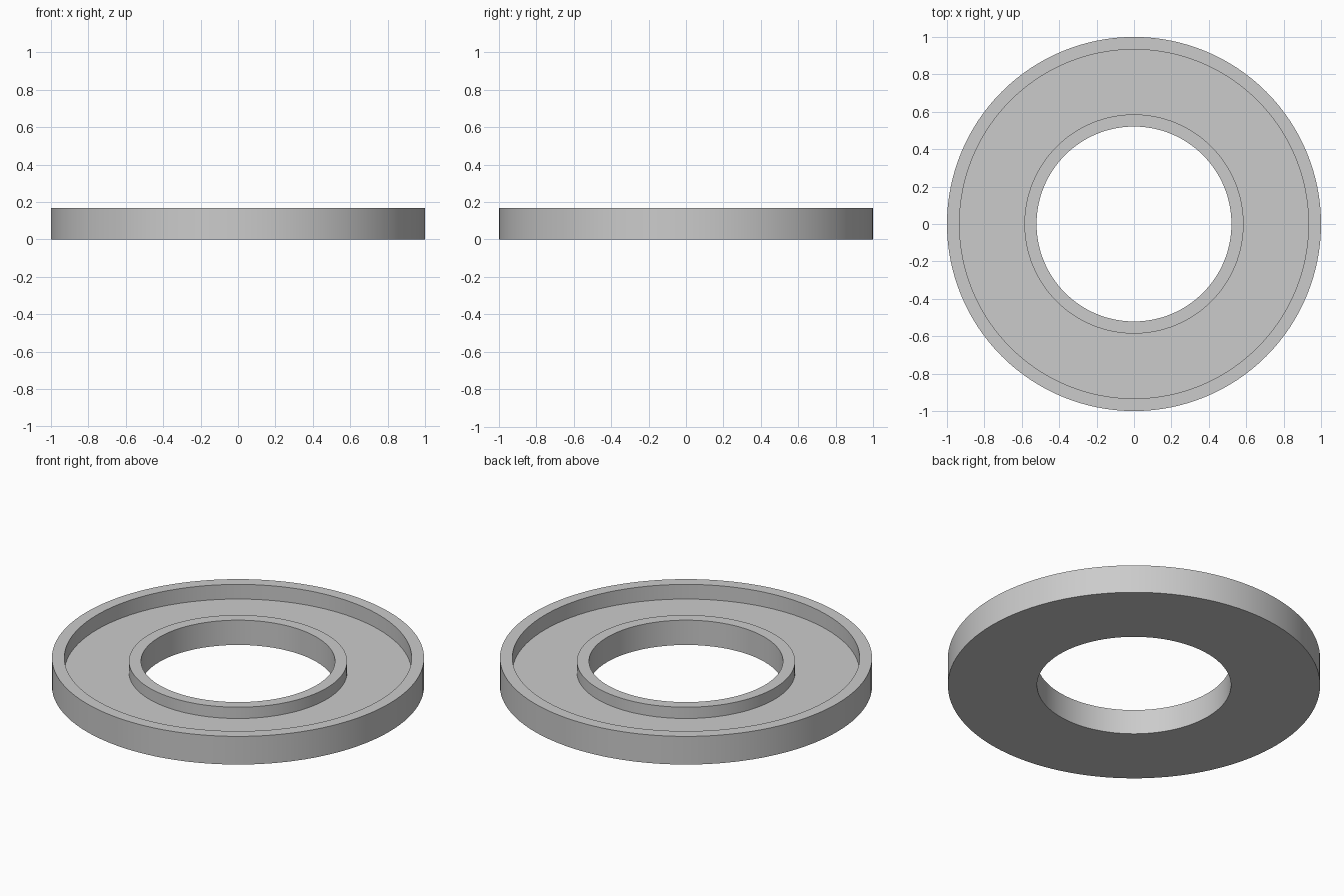
import bpy
import bmesh
import math
from mathutils import Vector

SEGMENTS = 128

cube = bpy.data.objects.get("Cube")
if cube:
    bpy.data.objects.remove(cube, do_unlink=True)

# Plain grey material
grey = bpy.data.materials.new("light_grey")
grey.use_nodes = True
colour = (0.6, 0.6, 0.6, 1)
grey.diffuse_color = colour
grey.node_tree.nodes["Principled BSDF"].inputs["Base Color"].default_value = colour


def lathe(name, profile, material):
    """Spin a closed (radius, height) outline around z into a smooth ring."""
    bm = bmesh.new()
    verts = [bm.verts.new((r, 0, z)) for r, z in profile]
    edges = [bm.edges.new((v, verts[(i + 1) % len(verts)]))
             for i, v in enumerate(verts)]
    bmesh.ops.spin(bm, geom=verts + edges, cent=Vector(), axis=(0, 0, 1),
                   angle=math.tau, steps=SEGMENTS)
    bmesh.ops.remove_doubles(bm, verts=bm.verts[:], dist=0.0001)
    bmesh.ops.recalc_face_normals(bm, faces=bm.faces[:])
    mesh = bpy.data.meshes.new(name)
    bm.to_mesh(mesh)
    bm.free()
    mesh.materials.append(material)
    obj = bpy.data.objects.new(name, mesh)
    bpy.context.collection.objects.link(obj)
    bpy.ops.object.select_all(action="DESELECT")
    obj.select_set(True)
    bpy.context.view_layer.objects.active = obj
    bpy.ops.object.shade_smooth_by_angle(angle=math.radians(30))
    return obj


# Ring tray: tall outer rim, recessed floor, lower lip around the hole
OUTER, RIM_INNER = 1.0, 0.933
LIP_OUTER, HOLE = 0.586, 0.521
RIM_TOP, LIP_TOP, FLOOR = 0.167, 0.147, 0.08

lathe("ring_tray", [
    (HOLE, 0), (OUTER, 0),
    (OUTER, RIM_TOP), (RIM_INNER, RIM_TOP),
    (RIM_INNER, FLOOR), (LIP_OUTER, FLOOR),
    (LIP_OUTER, LIP_TOP), (HOLE, LIP_TOP),
], grey)
